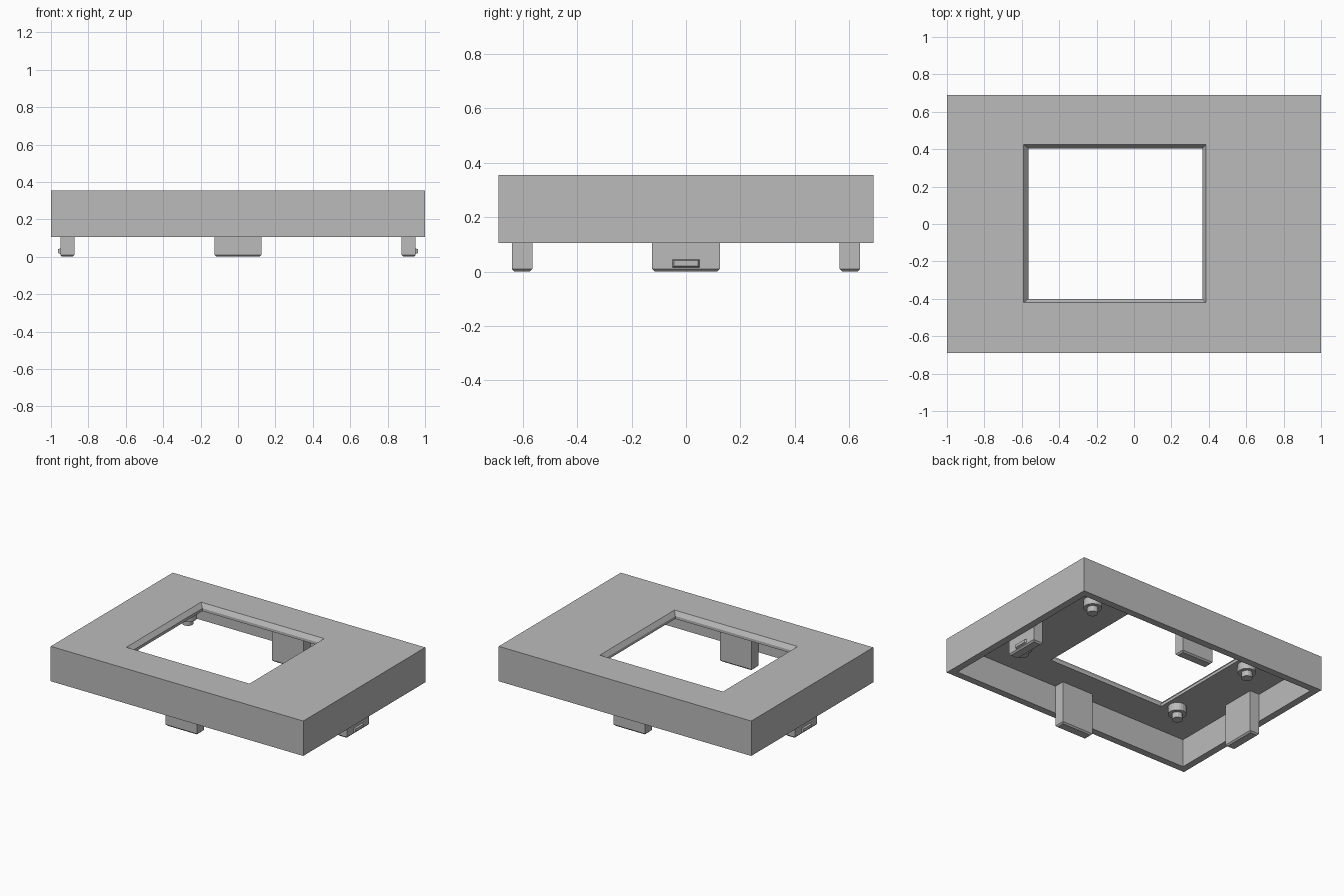
import bpy
import bmesh
from mathutils import Matrix

cube = bpy.data.objects.get("Cube")
if cube:
    bpy.data.objects.remove(cube)

grey = bpy.data.materials.new("plain grey")
grey.use_nodes = True
grey.diffuse_color = (0.5, 0.5, 0.5, 1)
grey.node_tree.nodes["Principled BSDF"].inputs["Base Color"].default_value = (0.5, 0.5, 0.5, 1)

RIM, CEILING, TOP = 0.105, 0.305, 0.355
HALF_X, HALF_Y, WALL = 1.0, 0.69, 0.05


def finish(bm, name):
    bmesh.ops.recalc_face_normals(bm, faces=bm.faces)
    mesh = bpy.data.meshes.new(name)
    bm.to_mesh(mesh)
    bm.free()
    mesh.materials.append(grey)
    obj = bpy.data.objects.new(name, mesh)
    bpy.context.collection.objects.link(obj)
    return obj


def loft(name, rings, closed=False):
    """Join rectangles (x0, x1, y0, y1, z) in order; cap the ends unless closed."""
    bm = bmesh.new()
    loops = [[bm.verts.new(p) for p in ((a, c, z), (b, c, z), (b, d, z), (a, d, z))]
             for a, b, c, d, z in rings]
    pairs = list(zip(loops, loops[1:]))
    if closed:
        pairs.append((loops[-1], loops[0]))
    else:
        bm.faces.new(loops[0])
        bm.faces.new(loops[-1])
    for low, high in pairs:
        for i in range(4):
            j = (i + 1) % 4
            bm.faces.new((low[i], low[j], high[j], high[i]))
    return finish(bm, name)


def rect(hx, hy, z):
    return (-hx, hx, -hy, hy, z)


# Hollow frame with an off-centre window that has a sloped edge
ix, iy = HALF_X - WALL, HALF_Y - WALL
window_outer = (-0.59, 0.385, -0.42, 0.425)
window_inner = (-0.565, 0.365, -0.4, 0.405)
loft("frame", [
    rect(HALF_X, HALF_Y, RIM), rect(HALF_X, HALF_Y, TOP),
    (*window_outer, TOP), (*window_inner, TOP - 0.03), (*window_inner, CEILING),
    rect(ix, iy, CEILING), rect(ix, iy, RIM)], closed=True)


# Clip tabs against the inside of each wall, with a small chamfer at the foot
def tab(name, cx, cy, hx, hy):
    def ring(inset, z):
        return (cx - hx + inset, cx + hx - inset, cy - hy + inset, cy + hy - inset, z)
    loft(name, [ring(0.01, 0), ring(0, 0.01), ring(0, CEILING)])


THICK, HALF_W = 0.0375, 0.125
for side, label_x, label_y in ((-1, "right", "front"), (1, "left", "back")):
    tab(label_x + "_tab", side * (ix - THICK), 0, THICK, HALF_W)
    tab(label_y + "_tab", 0, side * (iy - THICK), HALF_W, THICK)

    # Tapered catch on the outside of each end tab
    catch = loft(label_x + "_catch", [rect(0.015, 0.05, 0), rect(0.01, 0.045, 0.012)])
    turn = Matrix.Rotation(side * 1.5707963, 4, "Y")
    catch.data.transform(Matrix.Translation((side * ix, 0, 0.03)) @ turn)


# Round standoffs with a thinner pin, hanging from the ceiling
def cylinder(bm, x, y, radius, low, high, sides):
    bmesh.ops.create_cone(
        bm, cap_ends=True, segments=sides, radius1=radius, radius2=radius,
        depth=high - low, matrix=Matrix.Translation((x, y, (low + high) / 2)))


for sx in (-1, 1):
    for sy in (-1, 1):
        x, y = sx * 0.65, sy * 0.35 + 0.01
        bm = bmesh.new()
        cylinder(bm, x, y, 0.06, 0.25, CEILING, 24)
        cylinder(bm, x, y, 0.036, 0.21, 0.25, 12)
        name = ("front" if sy < 0 else "back") + ("_right" if sx < 0 else "_left")
        finish(bm, name + "_standoff")
